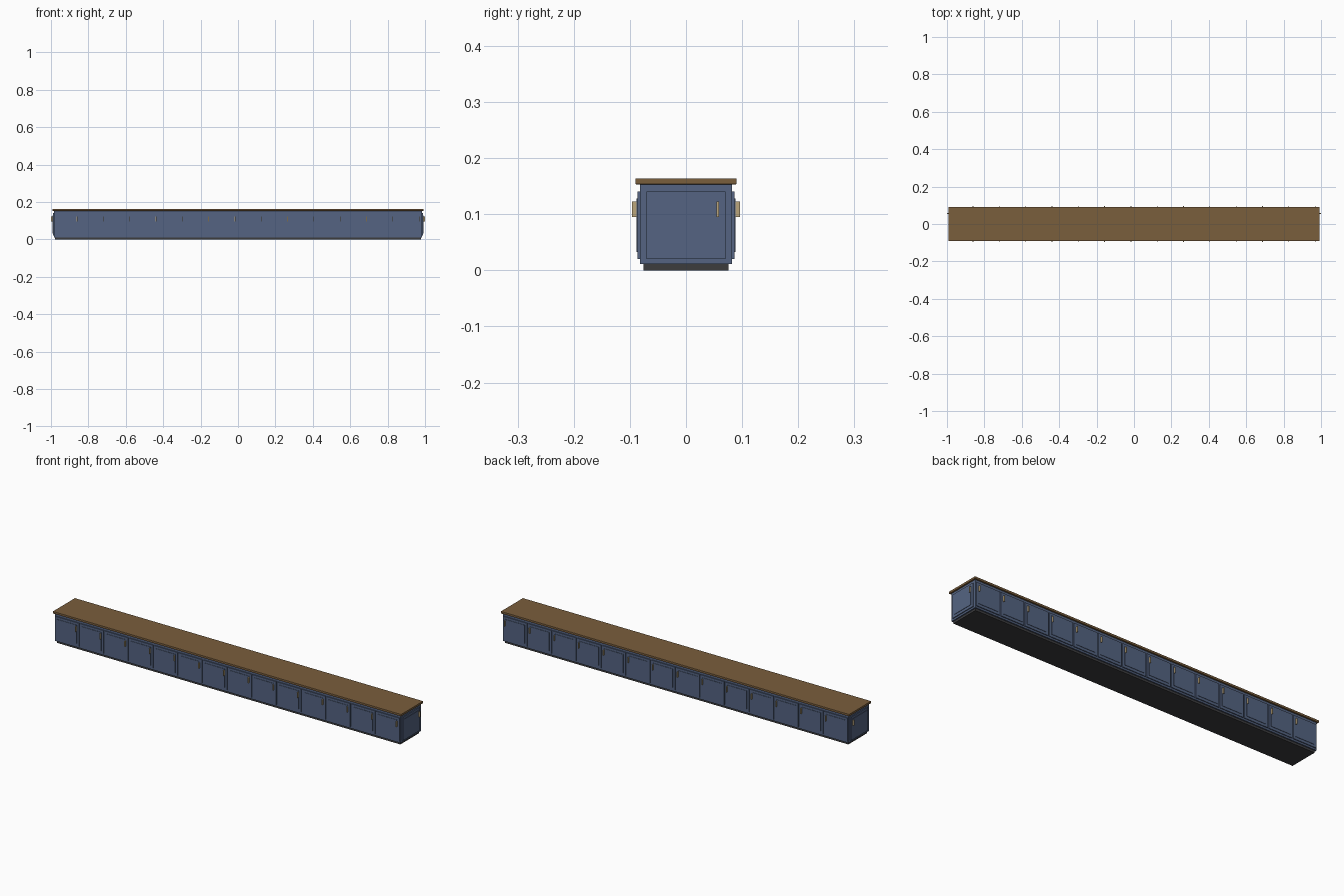
import bpy, math
from mathutils import Matrix

if "Cube" in bpy.data.objects:
    bpy.data.objects.remove(bpy.data.objects["Cube"])

def mat(name, c):
    m = bpy.data.materials.new(name)
    m.diffuse_color = (*c, 1)
    m.use_nodes = True
    m.node_tree.nodes["Principled BSDF"].inputs["Base Color"].default_value = m.diffuse_color
    return m

BLUE = mat("slate_blue_paint", (0.089, 0.127, 0.223))
WOOD = mat("brown_wood", (0.195, 0.112, 0.046))
DARK = mat("dark_plinth", (0.045, 0.045, 0.048))
BRASS = mat("brass", (0.50, 0.38, 0.20))

def box(name, x0, x1, y0, y1, z0, z1, m, bevel=0, place=Matrix()):
    bpy.ops.mesh.primitive_cube_add(size=1)
    o = bpy.context.object
    o.name = name
    o.data.transform(Matrix.Translation(((x0+x1)/2, (y0+y1)/2, (z0+z1)/2)) @
                     Matrix.Diagonal((x1-x0, y1-y0, z1-z0, 1)))
    o.data.transform(place)
    o.data.materials.append(m)
    if bevel:
        b = o.modifiers.new("bevel", 'BEVEL')
        b.width, b.segments = bevel, 2
    return o

# Cabinet body, recessed plinth and worktop
L, D = 0.985, 0.082
box("plinth", -0.979, 0.979, -0.076, 0.076, 0, 0.012, DARK)
box("cabinet_body", -L, L, -D, D, 0.011, 0.154, BLUE)
box("worktop", -0.993, 0.993, -0.09, 0.09, 0.153, 0.164, WOOD, 0.0015)

def door(name, half, handle_side, place):
    """Door facing local -y, with its back on y = 0."""
    box(name + "_door", -half, half, -0.0045, 0.001, 0.02, 0.14, BLUE, 0, place)
    p = half - 0.0115
    box(name + "_panel", -p, p, -0.0065, -0.004, 0.033, 0.128, BLUE, 0, place)
    h = handle_side * (p - 0.002)
    box(name + "_handle", h - 0.002, h + 0.002, -0.0145, -0.005, 0.095, 0.123, BRASS, 0, place)

# Rows of doors along the front and back
N = 14
w = 2 * L / N
turn = Matrix.Rotation(math.pi, 4, 'Z')
for i in range(N):
    x = -L + w * (i + 0.5)
    door("front", w/2 - 0.003, 1, Matrix.Translation((x, -D, 0)))
    door("back", w/2 - 0.003, -1, Matrix.Translation((x, D, 0)) @ turn)

# End doors
door("right_end", 0.07, 1, Matrix.Translation((L, 0, 0)) @ Matrix.Rotation(math.pi/2, 4, 'Z'))
door("left_end", 0.07, -1, Matrix.Translation((-L, 0, 0)) @ Matrix.Rotation(-math.pi/2, 4, 'Z'))
